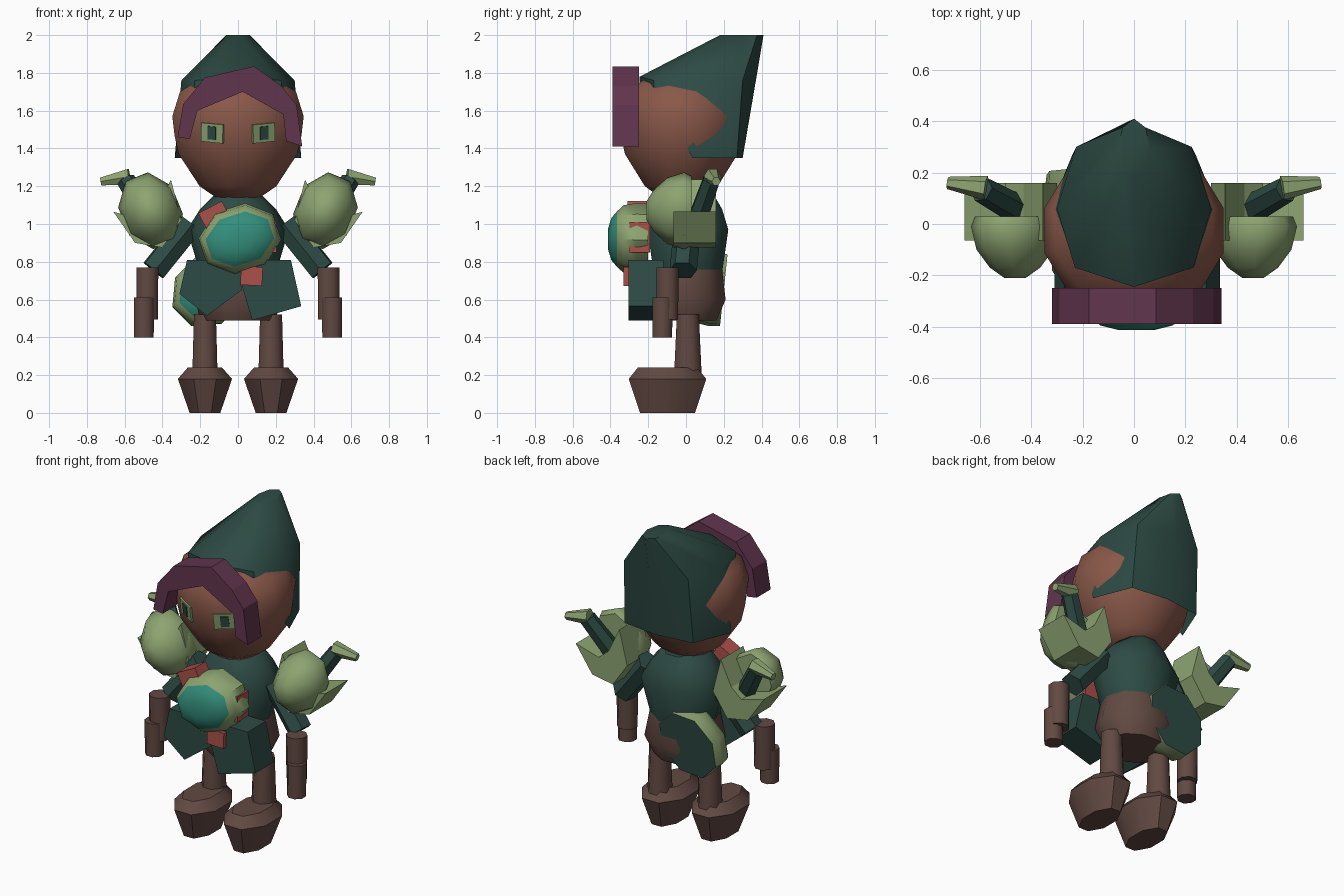
import bpy, bmesh
from math import sin, cos, pi, radians
from mathutils import Matrix, Vector

cube = bpy.data.objects.get("Cube")
if cube:
    bpy.data.objects.remove(cube)


def material(name, rgb):
    m = bpy.data.materials.new(name)
    m.use_nodes = True
    m.diffuse_color = (*rgb, 1)
    m.node_tree.nodes["Principled BSDF"].inputs["Base Color"].default_value = (*rgb, 1)
    return m


SKIN = material("skin", (0.25, 0.097, 0.066))
DARK = material("dark_green", (0.026, 0.069, 0.058))
LEAF = material("leaf_green", (0.265, 0.37, 0.165))
TEAL = material("teal", (0.033, 0.27, 0.2))
PLUM = material("plum", (0.12, 0.035, 0.076))
RED = material("red", (0.41, 0.08, 0.068))
BROWN = material("brown", (0.12, 0.066, 0.054))


def finish(name, bm, mats, matrix=None, smooth=True):
    bmesh.ops.recalc_face_normals(bm, faces=bm.faces)
    me = bpy.data.meshes.new(name)
    bm.to_mesh(me)
    bm.free()
    for m in mats:
        me.materials.append(m)
    ob = bpy.data.objects.new(name, me)
    bpy.context.collection.objects.link(ob)
    if matrix:
        ob.matrix_world = matrix
    if smooth:
        bpy.ops.object.select_all(action='DESELECT')
        ob.select_set(True)
        bpy.context.view_layer.objects.active = ob
        bpy.ops.object.shade_smooth_by_angle(angle=radians(48))
    return ob


def loft(name, mats, rings, n, matrix=None, bands=None):
    """Stack rings (z, rx, ry); bands gives a material index per band, caps included."""
    bm = bmesh.new()
    loops = []
    for z, rx, ry in rings:
        angles = [2 * pi * (i + 0.5) / n for i in range(n)]
        loops.append([bm.verts.new((rx * sin(a), -ry * cos(a), z)) for a in angles])
    bands = bands or [0] * (len(rings) + 1)
    bm.faces.new(loops[0]).material_index = bands[0]
    bm.faces.new(loops[-1]).material_index = bands[-1]
    for k in range(len(loops) - 1):
        a, b = loops[k], loops[k + 1]
        for i in range(n):
            j = (i + 1) % n
            bm.faces.new((a[i], a[j], b[j], b[i])).material_index = bands[k + 1]
    return finish(name, bm, mats, matrix)


def tube(name, mat, p, q, r1, r2, n=6):
    p, q = Vector(p), Vector(q)
    d = q - p
    m = Matrix.Translation(p) @ d.to_track_quat('Z', 'Y').to_matrix().to_4x4()
    return loft(name, [mat], [(0, r1, r1), (d.length, r2, r2)], n, m)


def slab(name, mat, points, y0, y1, side=1):
    """Extrude an outline drawn in x and z from y0 to y1."""
    bm = bmesh.new()
    face = bm.faces.new([bm.verts.new((side * x, y0, z)) for x, z in points])
    ext = bmesh.ops.extrude_face_region(bm, geom=[face])
    moved = [v for v in ext["geom"] if isinstance(v, bmesh.types.BMVert)]
    bmesh.ops.translate(bm, verts=moved, vec=(0, y1 - y0, 0))
    return finish(name, bm, [mat], smooth=False)


def box(name, mat, matrix, size):
    bm = bmesh.new()
    bmesh.ops.create_cube(bm, size=1, matrix=Matrix.Diagonal((*size, 1)))
    return finish(name, bm, [mat], matrix, smooth=False)


def at(x, y, z):
    return Matrix.Translation((x, y, z))


def turned(deg, axis):
    return Matrix.Rotation(radians(deg), 4, axis)


# Head
loft("head", [SKIN], [(z, r, r * .95) for z, r in (
    (1.14, .12), (1.2, .21), (1.37, .325), (1.47, .348), (1.57, .36),
    (1.70, .318), (1.78, .19), (1.83, .1))], 12, at(0, -.025, 0))

# Pointed hood: columns run from the back round the side to the front
columns = [((0, .30, 1.35), (0, .37, 1.76)),
           ((.24, .27, 1.35), (.225, .3, 1.76)),
           ((.335, .035, 1.35), (.3, .06, 1.76)),
           ((.23, -.17, 1.70), (.23, -.17, 1.76)),
           ((0, -.245, 1.70), (0, -.245, 1.78))]
bm = bmesh.new()
grid = []
for i in range(8):
    k, side = (i, 1) if i < 5 else (8 - i, -1)
    low, mid = columns[k]
    tip = (.062 * sin(pi * k / 4), .295 + .115 * cos(pi * k / 4), 2.0)
    grid.append([bm.verts.new((side * x, y, z)) for x, y, z in (low, mid, tip)])
for i in range(8):
    a, b = grid[i], grid[(i + 1) % 8]
    for k in (0, 1):
        bm.faces.new((a[k], b[k], b[k + 1], a[k + 1]))
bm.faces.new([g[2] for g in grid])
finish("hood", bm, [DARK])

# Fringe arching over the brow
slab("fringe", PLUM, [(-.32, 1.46), (-.29, 1.635), (-.175, 1.775), (.085, 1.835),
                      (.23, 1.73), (.31, 1.63), (.34, 1.41), (.255, 1.44),
                      (.24, 1.58), (.025, 1.70), (-.215, 1.60), (-.255, 1.45)], -.39, -.25)

# Torso and hips
loft("torso", [DARK], [(.74, .2, .19), (.97, .27, .225), (1.08, .2, .19), (1.16, .12, .14)],
     10, at(0, .01, 0))
loft("hips", [BROWN], [(.49, .19, .16), (.6, .245, .21), (.76, .21, .19)], 10, at(0, .01, 0))

# Skirt flaps
slab("right_skirt_flap", DARK, [(-.27, .81), (0, .81), (.02, .65), (-.165, .515), (-.31, .63)],
     -.30, -.12)
slab("left_skirt_flap", DARK, [(-.02, .81), (.28, .81), (.335, .565), (.075, .49)], -.304, -.12)


# Domed bosses: dark back, leafy rim, teal dome
def boss(name, centre, pitch, tilt):
    rings = [(0, .215, .185), (.06, .225, .187), (.13, .215, .175), (.165, .188, .142),
             (.195, .145, .108), (.212, .075, .055)]
    loft(name, [DARK, LEAF, TEAL], rings, 8,
         at(*centre) @ turned(pitch, 'X') @ turned(tilt, 'Z'), bands=[0, 1, 1, 1, 2, 2, 2])


boss("chest_boss", (.01, -.2, .92), 90, 18)
boss("hip_boss", (-.15, .2, .65), 84, 45)

# Red clasps
box("upper_clasp", RED, at(-.125, -.255, 1.045) @ turned(-27, 'Y'), (.14, .11, .1))
box("middle_clasp", RED, at(.12, -.245, .93), (.17, .11, .16))
box("lower_clasp", RED, at(.072, -.285, .725) @ turned(3, 'Y'), (.115, .09, .1))

for s, word in ((-1, "right"), (1, "left")):
    # Eyes set flat on the face
    base = at(0, -.025, 1.482) @ turned(29 * s, 'Z')
    for part, mat, w, h, out in (("eye", LEAF, .13, .1, .327), ("pupil", DARK, .05, .07, .332)):
        box(f"{word}_{part}", mat,
            base @ at(-.027 * s, -out, 0) @ turned(8, 'X') @ turned(-5 * s, 'Y'), (w, .012, h))

    # Legs and faceted boots
    loft(f"{word}_leg", [BROWN], [(.18, .073, .08), (.52, .063, .063)], 8, at(.175 * s, .01, 0))
    loft(f"{word}_boot", [BROWN], [(0, .088, .157), (.18, .155, .222), (.24, .098, .17)], 8,
         at(.175 * s, -.098, 0))

    # Arms
    tube(f"{word}_upper_arm", DARK, (.25 * s, .01, 1.0), (.447 * s, -.015, .755), .073, .073)
    tube(f"{word}_forearm", BROWN, (.48 * s, -.098, .77), (.48 * s, -.098, .495), .063, .061, 8)
    tube(f"{word}_hand", BROWN, (.498 * s, -.125, .61), (.498 * s, -.125, .4), .058, .056, 8)

    # Domed shoulder guard
    loft(f"{word}_shoulder_guard", [LEAF],
         [(0, .15, .19), (.04, .165, .21), (.13, .145, .18), (.2, .095, .115), (.24, .04, .05)],
         8, at(.463 * s, .03, 1.07) @ turned(90, 'X') @ turned(-22 * s, 'Z'))

    # Forked leaf behind the shoulder
    slab(f"{word}_shoulder_leaf", LEAF, [(.66, 1.065), (.545, .9), (.40, .875), (.3, 1.02),
                                         (.355, 1.235), (.43, 1.08), (.5, 1.02)], -.065, .16, s)

    # Sprout with a pale tip
    tube(f"{word}_sprout", DARK, (.46 * s, .06, 1.02), (.595 * s, .135, 1.235), .058, .05)
    tube(f"{word}_sprout_tip", LEAF, (.575 * s, .14, 1.25), (.725 * s, .16, 1.225), .048, .024)
